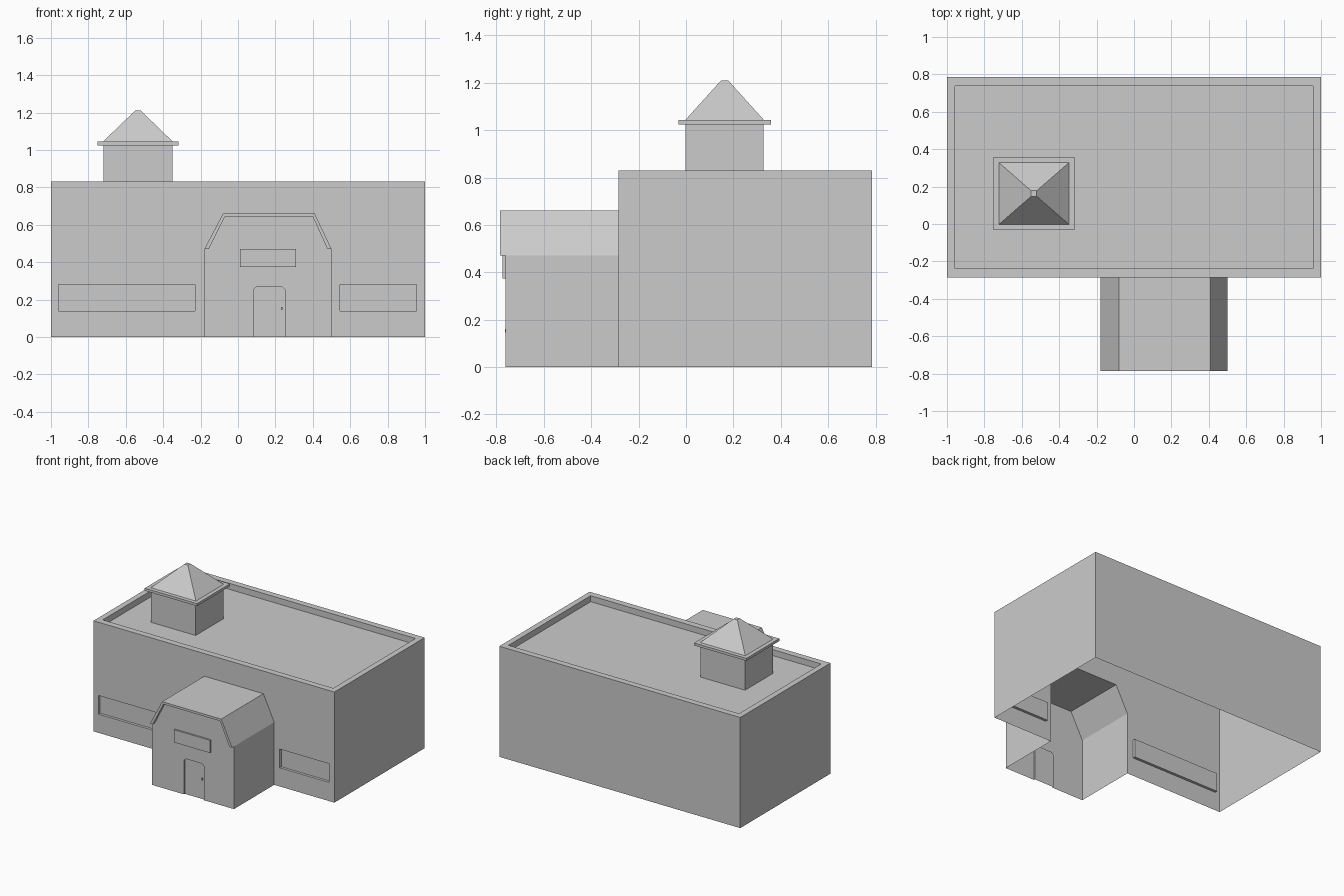
import bpy, bmesh
from mathutils import Vector

if "Cube" in bpy.data.objects:
    bpy.data.objects.remove(bpy.data.objects["Cube"])

GREY = (0.6, 0.6, 0.6, 1)
mat = bpy.data.materials.new("plain grey")
mat.use_nodes = True
mat.diffuse_color = GREY
mat.node_tree.nodes["Principled BSDF"].inputs["Base Color"].default_value = GREY


class Shell:
    """Collects faces of one thin-walled part."""

    def __init__(self):
        self.bm = bmesh.new()

    def face(self, pts):
        self.bm.faces.new([self.bm.verts.new(p) for p in pts])

    def strip(self, a, b, closed=False):
        for i in range(len(a) if closed else len(a) - 1):
            j = (i + 1) % len(a)
            self.face([a[i], a[j], b[j], b[i]])

    def recess(self, outer, inner, shift):
        """A framed panel pushed in (or out) by shift."""
        moved = [Vector(p) + Vector(shift) for p in inner]
        if outer:
            self.strip(outer, inner, True)
        self.strip(inner, moved, True)
        self.face(moved)

    def finish(self, name):
        bmesh.ops.remove_doubles(self.bm, verts=self.bm.verts, dist=0.0005)
        bmesh.ops.recalc_face_normals(self.bm, faces=self.bm.faces)
        mesh = bpy.data.meshes.new(name)
        self.bm.to_mesh(mesh)
        self.bm.free()
        mesh.materials.append(mat)
        ob = bpy.data.objects.new(name, mesh)
        bpy.context.collection.objects.link(ob)
        return ob


def flat(x0, x1, y0, y1, z):
    return [(x0, y0, z), (x1, y0, z), (x1, y1, z), (x0, y1, z)]


def upright(x0, x1, z0, z1, y):
    return [(x0, y, z0), (x1, y, z0), (x1, y, z1), (x0, y, z1)]


def at(profile, y):
    return [(x, y, z) for x, z in profile]


def prism(name, low, high, bottom=True):
    s = Shell()
    s.strip(low, high, True)
    s.face(high)
    if bottom:
        s.face(low)
    return s.finish(name)


# Shared dimensions
TOP, BACK, WALL = 0.83, 0.785, -0.285
PORCH, EAVE = -0.762, -0.785
LEFT, RIGHT, KNEE = -0.18, 0.5, 0.47
roof_line = [(LEFT, KNEE), (-0.08, 0.66), (0.41, 0.66), (RIGHT, KNEE)]
trim_line = [(-0.157, KNEE), (-0.07, 0.643), (0.4, 0.643), (0.478, KNEE)]

# Main hall: open-bottomed walls, parapet with sunken roof
hall = Shell()
sides = [(1, WALL), (1, BACK), (-1, BACK), (-1, WALL)]
hall.strip([(x, y, 0) for x, y in sides], [(x, y, TOP) for x, y in sides])
hall.recess(flat(-1, 1, WALL, BACK, TOP),
            flat(-0.957, 0.957, -0.237, 0.738, TOP), (0, 0, -0.045))
# Front wall with two recessed windows and the opening into the porch
for x0, x1, w0, w1 in [(-1, LEFT, -0.96, -0.23), (RIGHT, 1, 0.545, 0.955)]:
    hall.recess(upright(x0, x1, 0, TOP, WALL),
                upright(w0, w1, 0.14, 0.28, WALL), (0, 0.02, 0))
hall.face(at([(LEFT, TOP)] + roof_line + [(RIGHT, TOP)], WALL))
hall.finish("main_hall")

# Porch walls with a shallow door recess
door = [(0.085, 0), (0.085, 0.255), (0.1, 0.27), (0.235, 0.27), (0.25, 0.255), (0.25, 0)]
porch = Shell()
for x in (LEFT, RIGHT):
    porch.face([(x, PORCH, 0), (x, WALL, 0), (x, WALL, KNEE), (x, PORCH, KNEE)])
porch.face(at([(LEFT, 0)] + door + [(RIGHT, 0)] + roof_line[::-1], PORCH))
porch.strip(at(door, PORCH), at(door, PORCH + 0.01))
porch.face(at(door, PORCH + 0.01))
porch.finish("porch_walls")

# Porch roof with overhanging trim
roof = Shell()
roof.strip(at(roof_line, EAVE), at(roof_line, WALL))
roof.strip(at(roof_line, EAVE), at(trim_line, EAVE))
roof.strip(at(trim_line, EAVE), at(trim_line, PORCH))
for i in (0, 3):
    pair = [roof_line[i], trim_line[i]]
    roof.strip(at(pair, EAVE), at(pair, PORCH))
roof.finish("porch_roof")

# Sign plate and door handle
sign = Shell()
sign.recess(None, upright(0.01, 0.31, 0.375, 0.47, PORCH), (0, -0.013, 0))
sign.finish("sign_plate")
handle = Shell()
handle.recess(None, upright(0.23, 0.238, 0.145, 0.16, PORCH + 0.01), (0, -0.012, 0))
handle.finish("door_handle")

# Cupola: body, eave slab and blunt pyramid roof
CX, CY = -0.535, 0.163


def square(half_x, half_y, z):
    return flat(CX - half_x, CX + half_x, CY - half_y, CY + half_y, z)


prism("cupola_body", square(0.185, 0.165, TOP - 0.045), square(0.185, 0.165, 1.025), False)
prism("cupola_eave", square(0.217, 0.195, 1.025), square(0.217, 0.195, 1.044))
prism("cupola_roof", square(0.187, 0.165, 1.044), square(0.015, 0.015, 1.21), False)
